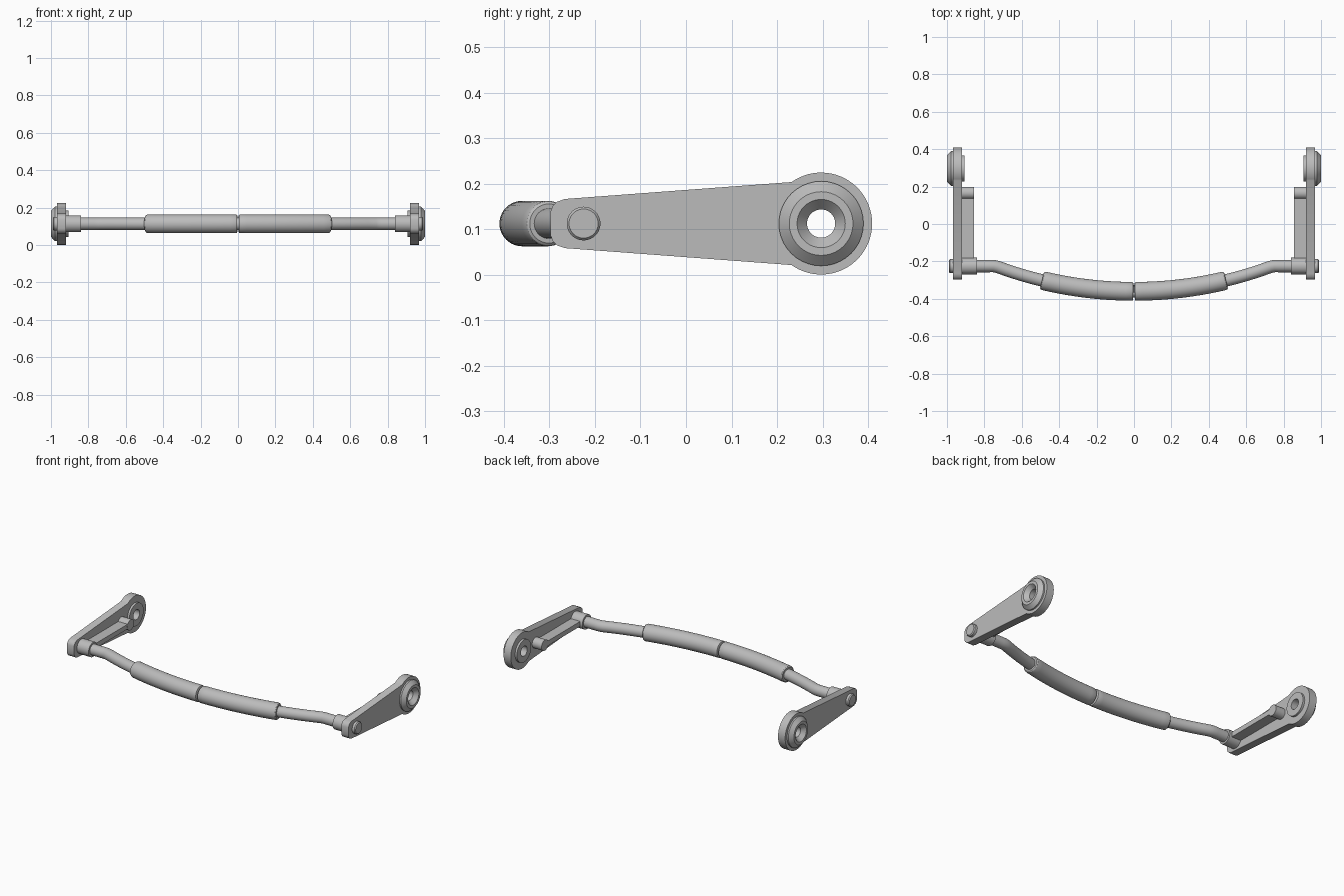
import bpy
import bmesh
from math import sin, cos, asin, pi, radians

cube = bpy.data.objects.get("Cube")
if cube:
    bpy.data.objects.remove(cube, do_unlink=True)

AXIS_Z = 0.113      # height of every pivot and of the handle
EYE_Y = 0.297       # pivot eye centre
PIN_Y = -0.225      # handle pin centre
BOW_R = 2.1         # radius of the bowed handle
BOW_Y = -0.36       # foremost handle centre

metal = bpy.data.materials.new("satin grey metal")
metal.use_nodes = True
grey = (0.5, 0.5, 0.5, 1)
metal.diffuse_color = grey
bsdf = metal.node_tree.nodes["Principled BSDF"]
bsdf.inputs["Base Color"].default_value = grey
bsdf.inputs["Roughness"].default_value = 0.6


def finish(name, bm, smooth=True):
    """Make an object from the mesh and mirror it to the other side."""
    bmesh.ops.recalc_face_normals(bm, faces=bm.faces[:])
    mesh = bpy.data.meshes.new(name)
    bm.to_mesh(mesh)
    bm.free()
    mesh.materials.append(metal)
    obj = bpy.data.objects.new(name, mesh)
    bpy.context.collection.objects.link(obj)
    bpy.ops.object.select_all(action="DESELECT")
    obj.select_set(True)
    bpy.context.view_layer.objects.active = obj
    if smooth:
        bpy.ops.object.shade_smooth_by_angle(angle=radians(30))
    mirror = obj.modifiers.new("mirror", "MIRROR")
    mirror.use_axis[0] = True
    mirror.merge_threshold = 0.0005
    return obj


def sweep(name, stations, caps=(True, True), loop=False, sides=40):
    """Join round sections given as (x, y, radius, heading)."""
    bm = bmesh.new()
    rings = []
    for x, y, r, a in stations:
        ring = []
        for i in range(sides):
            t = 2 * pi * i / sides
            u, v = r * cos(t), r * sin(t)
            ring.append(bm.verts.new((x - u * sin(a), y + u * cos(a), AXIS_Z + v)))
        rings.append(ring)
    pairs = list(zip(rings, rings[1:]))
    if loop:
        pairs.append((rings[-1], rings[0]))
    for a, b in pairs:
        for i in range(sides):
            j = (i + 1) % sides
            bm.faces.new((a[i], a[j], b[j], b[i]))
    if not loop:
        for wanted, ring in zip(caps, (rings[0], rings[-1])):
            if wanted:
                bm.faces.new(ring)
    return finish(name, bm)


def lathe(name, y, profile, loop=False):
    """Turn an (x, radius) profile about a sideways axis."""
    return sweep(name, [(x, y, r, 0) for x, r in profile], loop=loop)


def bow(x, r):
    """Round section on the bowed handle at a given x."""
    a = asin(x / BOW_R)
    return (x, BOW_Y + BOW_R * (1 - cos(a)), r, a)


# Handle bar: bowed middle, then a straight end into the collar
bar = [bow(0.73 * i / 16, 0.033) for i in range(17)]
bar += [(0.75, PIN_Y, 0.033, radians(8)), (0.77, PIN_Y, 0.033, 0), (0.86, PIN_Y, 0.033, 0)]
sweep("handle_bar", bar, caps=(False, True))

# Grip sleeve with softened ends
grip = [bow(0.004, 0.044), bow(0.006, 0.048), bow(0.01, 0.05)]
grip += [bow(0.01 + 0.472 * i / 14, 0.05) for i in range(1, 15)]
grip += [bow(0.488, 0.048), bow(0.492, 0.043)]
sweep("grip_sleeve", grip)

# Collar inside each arm and pin head outside
lathe("pin_collar", PIN_Y, [(0.84, 0.045), (0.925, 0.045)])
lathe("pin_head", PIN_Y, [(0.96, 0.037), (0.984, 0.037), (0.99, 0.032)])

# Arm plate: tapered outline with a round eye and a through hole
bm = bmesh.new()
lower = [(-0.298, -0.025), (-0.293, -0.038), (-0.283, -0.048), (-0.266, -0.054)]
outline = list(lower)
for i in range(49):
    t = radians(-125.5 + 251 * i / 48)
    outline.append((EYE_Y + 0.112 * cos(t), 0.112 * sin(t)))
outline += [(y, -z) for y, z in reversed(lower)]
hole = [(EYE_Y + 0.05 * cos(pi * i / 20), 0.05 * sin(pi * i / 20)) for i in range(40)]
edges = []
for points in (outline, hole):
    verts = [bm.verts.new((0.92, y, AXIS_Z + z)) for y, z in points]
    edges += [bm.edges.new((verts[i - 1], verts[i])) for i in range(len(verts))]
bmesh.ops.triangle_fill(bm, edges=edges, use_beauty=True)
solid = bmesh.ops.extrude_face_region(bm, geom=bm.faces[:])
moved = [v for v in solid["geom"] if isinstance(v, bmesh.types.BMVert)]
bmesh.ops.translate(bm, verts=moved, vec=(0.049, 0, 0))
# close the pocket left behind by the extrusion when needed
open_edges = [e for e in bm.edges if e.is_boundary]
if open_edges:
    bmesh.ops.triangle_fill(bm, edges=open_edges, use_beauty=True)
finish("arm_plate", bm)

# Bushing: bevelled outer boss, countersunk bore and inner boss
lathe("pivot_bushing", EYE_Y, [
    (0.907, 0.031), (0.907, 0.07), (0.945, 0.07), (0.945, 0.093), (0.978, 0.093),
    (1.0, 0.07), (1.0, 0.053), (0.975, 0.031)], loop=True)

# Stop peg and the thin rib that braces it to the collar
lathe("stop_peg", 0.166, [(0.855, 0.033), (0.925, 0.033)])
bm = bmesh.new()
bmesh.ops.create_cube(bm, size=1)
bmesh.ops.scale(bm, verts=bm.verts[:], vec=(0.07, 0.36, 0.03))
bmesh.ops.translate(bm, verts=bm.verts[:], vec=(0.891, -0.03, AXIS_Z))
finish("arm_rib", bm, smooth=False)
